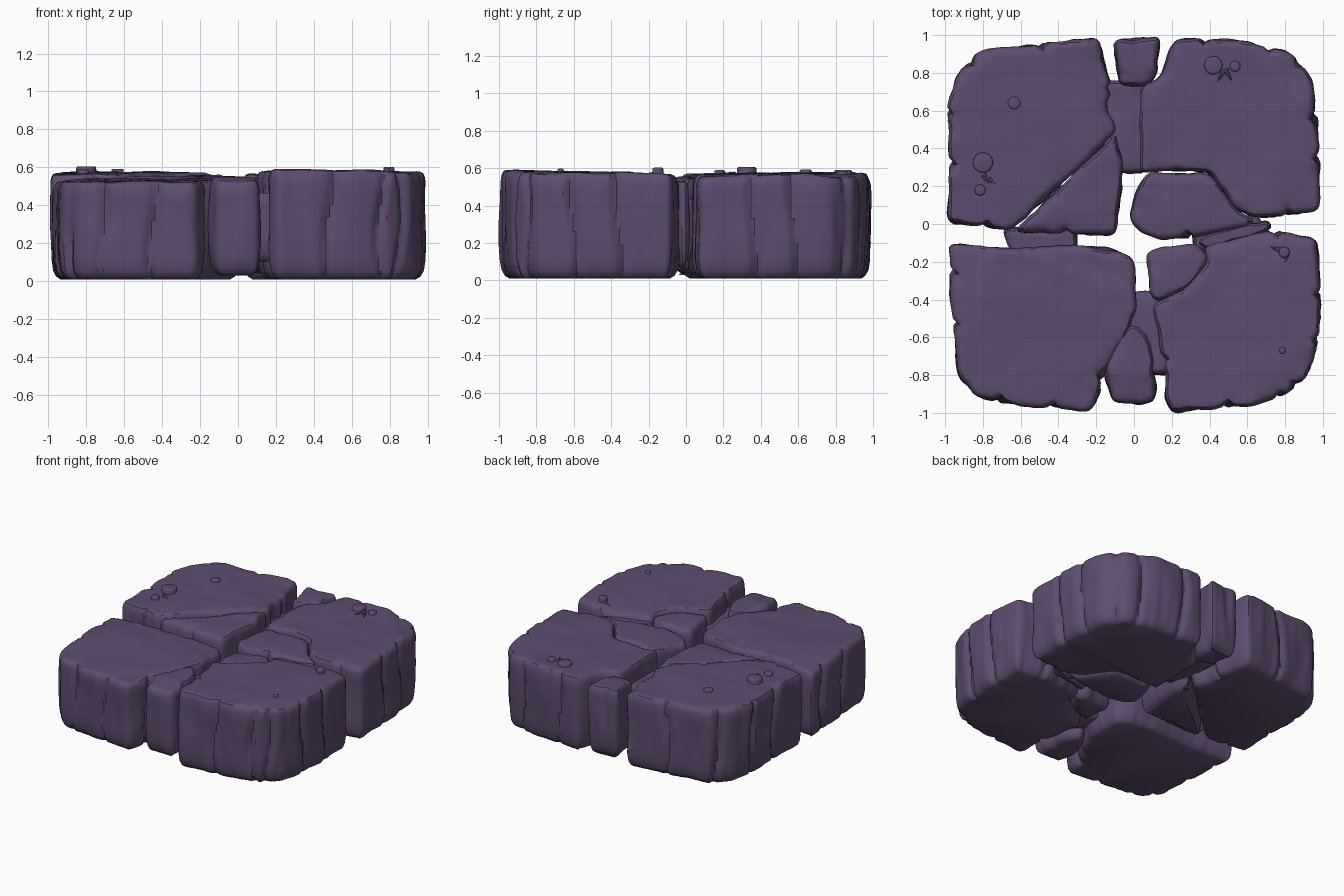
import bpy, bmesh, math
from mathutils import Vector, noise

if "Cube" in bpy.data.objects:
    bpy.data.objects.remove(bpy.data.objects["Cube"])

stone_mat = bpy.data.materials.new("dusky purple stone")
stone_mat.diffuse_color = (0.112, 0.074, 0.158, 1)
stone_mat.use_nodes = True
stone_mat.node_tree.nodes["Principled BSDF"].inputs["Base Color"].default_value = stone_mat.diffuse_color


def finish(name, bm, angle=35):
    bmesh.ops.recalc_face_normals(bm, faces=bm.faces)
    me = bpy.data.meshes.new(name)
    bm.to_mesh(me)
    bm.free()
    ob = bpy.data.objects.new(name, me)
    bpy.context.collection.objects.link(ob)
    me.materials.append(stone_mat)
    bpy.ops.object.select_all(action='DESELECT')
    ob.select_set(True)
    bpy.context.view_layer.objects.active = ob
    bpy.ops.object.shade_smooth_by_angle(angle=math.radians(angle))
    return ob


def rounded(pts, r):
    """Round the corners of an outline, then resample it evenly."""
    pts = [Vector(p) for p in pts]
    n = len(pts)
    if sum(pts[i - 1].cross(pts[i]) for i in range(n)) < 0:
        pts.reverse()
    curve = []
    for i, p in enumerate(pts):
        a, b = pts[i - 1] - p, pts[(i + 1) % n] - p
        a = p + a.normalized() * min(r, a.length * 0.45)
        b = p + b.normalized() * min(r, b.length * 0.45)
        for t in (0, 0.25, 0.5, 0.75, 1):
            curve.append(a * (1 - t) ** 2 + p * 2 * t * (1 - t) + b * t * t)
    out, carry, step = [], 0.0, 0.018
    for i in range(len(curve)):
        p, q = curve[i], curve[(i + 1) % len(curve)]
        length = (q - p).length
        while carry < length:
            out.append(p.lerp(q, carry / length))
            carry += step
        carry -= length
    return out


def stone(name, pts, top, z0=0.01, tilt=(0, 0), cracks=(), chips=(), r=0.04, rough=0.012, rim=0.03):
    """Loft a rounded rock from its outline; cracks groove the sides, chips slope the top."""
    line = rounded(pts, r)
    n = len(line)
    normals = []
    for i in range(n):
        d = line[(i + 2) % n] - line[i - 2]
        normals.append(Vector((d.y, -d.x)).normalized())
    h = top - z0
    rings = [(0, 0.05), (0.015, 0.026), (0.045, 0.01), (0.1, 0.002)]
    rings += [(h * k, 0.0) for k in (0.32, 0.45, 0.58, 0.7, 0.82)]
    rings += [(h - 0.045, 0.0), (h - 0.02, rim * 0.2), (h - 0.006, rim * 0.5), (h, rim)]
    bm = bmesh.new()
    loops = []
    for z, inset in rings:
        loop = []
        for p, nv in zip(line, normals):
            d = -inset + rough * noise.noise(Vector((p.x * 7, p.y * 7, z * 3)))
            d += rough * 0.5 * noise.noise(Vector((p.x * 19, p.y * 19, z * 5 + 4)))
            for cx, cy in cracks:
                wobble = 0.022 * math.sin(z * 9 + cx * 20)
                gap = (p - Vector((cx + wobble * abs(nv.y), cy + wobble * abs(nv.x)))).length
                d -= 0.028 * max(0, 1 - gap / 0.035)
            q = p + nv * d
            loop.append(bm.verts.new((q.x, q.y, z0 + z)))
        loops.append(loop)
    for lo, hi in zip(loops, loops[1:]):
        for i in range(n):
            j = (i + 1) % n
            bm.faces.new((lo[i], lo[j], hi[j], hi[i]))
    bm.faces.new(loops[0][::-1])
    bm.faces.new(loops[-1])
    # slice the top into a grid so it can undulate
    for axis in (0, 1):
        for k in range(-24, 25):
            no = Vector((0, 0, 0))
            no[axis] = 1
            faces = [f for f in bm.faces if all(v.co.z > top - 1e-5 for v in f.verts)]
            edges = {e for f in faces for e in f.edges}
            verts = {v for f in faces for v in f.verts}
            bmesh.ops.bisect_plane(bm, geom=faces + list(edges) + list(verts), dist=1e-5,
                                   plane_co=no * (k * 0.042 + 0.003), plane_no=no)
    for v in bm.verts:
        x, y, z = v.co
        dz = tilt[0] * x + tilt[1] * y
        dz += 0.012 * noise.noise(Vector((x * 3.5, y * 3.5, 1.7)))
        dz += 0.006 * noise.noise(Vector((x * 10, y * 10, 5)))
        for cx, cy, ang, slope in chips:
            a = math.radians(ang)
            d = (x - cx) * math.cos(a) + (y - cy) * math.sin(a)
            dz -= slope * max(0, d) + 0.008 * min(1, max(0, d / 0.03))
        v.co.z += dz * ((z - z0) / h) ** 3
    bmesh.ops.triangulate(bm, faces=[f for f in bm.faces if len(f.verts) > 4])
    return finish(name, bm)


# four big slabs
stone("back_left_slab",
      [(-.985, .01), (-.975, .3), (-.985, .62), (-.94, .79), (-.82, .915), (-.5, .955), (-.19, .99),
       (-.16, .86), (-.11, .72), (-.145, .62), (-.095, .5), (-.13, .45), (-.6, .01), (-.66, -.035)],
      0.563, tilt=(-.01, .005), chips=[(-.85, .8, 135, .1), (-.22, .75, 10, .06)],
      cracks=[(-.975, .33), (-.98, .6), (-.87, .87), (-.5, .955), (-.125, .7), (-.8, -.01)])
stone("back_right_slab",
      [(.03, .27), (.03, .73), (.14, .77), (.21, .985), (.3, .985), (.6, .965), (.84, .9), (.94, .77),
       (.98, .4), (.98, .07), (.66, .03), (.54, .08), (.4, .275), (.2, .285)],
      0.562, tilt=(.005, .005), chips=[(.86, .2, -35, .07), (.78, .78, 45, .06)],
      cracks=[(.975, .36), (.97, .58), (.88, .86), (.72, .935), (.38, .98), (.8, .05)])
stone("front_left_slab",
      [(-.98, -.1), (-.65, -.13), (-.3, -.11), (-.08, -.14), (0, -.19), (.01, -.48), (-.06, -.62),
       (-.16, -.79), (-.19, -.93), (-.24, -.99), (-.6, -.96), (-.83, -.92), (-.93, -.8), (-.965, -.45)],
      0.548, tilt=(.01, .012), chips=[(-.78, -.25, 160, .06), (-.35, -.85, -50, .07), (-.3, -.25, 70, .05)],
      cracks=[(-.975, -.25), (-.96, -.52), (-.9, -.86), (-.45, -.975), (-.72, -.945), (-.17, -.82)])
stone("front_right_slab",
      [(.1, -.43), (.28, -.34), (.4, -.2), (.37, -.12), (.7, -.03), (.97, -.08), (.985, -.4), (.97, -.66),
       (.92, -.8), (.8, -.91), (.6, -.96), (.2, -.995), (.16, -.92), (.17, -.8), (.12, -.55)],
      0.57, tilt=(-.005, -.02), chips=[(.45, -.15, 105, .08), (.83, -.75, -45, .05)],
      cracks=[(.98, -.36), (.975, -.6), (.86, -.86), (.76, -.92), (.48, -.97), (.16, -.74), (.75, -.04)])

# stones broken off the slabs around the centre
stone("left_inner_stone", [(-.635, -.04), (-.575, .02), (-.125, .445), (-.095, .48), (-.055, .32),
                           (-.075, .12), (-.095, -.055), (-.35, -.06)],
      0.557, z0=.03, chips=[(-.4, .02, -80, .08)], cracks=[(-.35, -.06)])
stone("right_inner_stone", [(-.025, .02), (0, .14), (.07, .275), (.2, .265), (.4, .27), (.54, .07),
                            (.65, .01), (.56, -.02), (.3, -.075), (.16, -.085), (.04, -.05)],
      0.552, z0=.04, chips=[(.12, .05, 215, .1)], cracks=[(.3, -.075)])
stone("front_inner_stone", [(.065, -.17), (.1, -.135), (.32, -.1), (.4, -.18), (.29, -.335),
                            (.12, -.41), (.085, -.36)],
      0.552, z0=.04, chips=[(.2, -.2, 130, .08)])
stone("right_edge_stone", [(.34, -.1), (.38, -.055), (.7, .02), (.73, -.01), (.7, -.045), (.4, -.13)],
      0.535, z0=.06, r=.02, rim=.012)

# wedge stones in the front and back gaps
stone("back_wedge", [(-.105, .975), (.02, .975), (.135, .99), (.12, .78), (.05, .715), (-.08, .735)],
      0.555, z0=.03, rough=.015, chips=[(0, .82, -90, .06)])
stone("front_wedge", [(-.02, -.53), (.04, -.55), (.09, -.66), (.12, -.85), (.105, -.945),
                      (-.12, -.945), (-.155, -.78), (-.09, -.63)],
      0.545, z0=.03, rough=.015, chips=[(0, -.8, -90, .1)])

# sunken rocks that bridge the gaps
stone("back_filler", [(-.17, .27), (.07, .27), (.08, .76), (-.17, .76)], 0.43, z0=.1)
stone("front_filler", [(-.04, -.36), (.13, -.36), (.2, -.8), (.08, -.8), (-.06, -.62)], 0.46, z0=.1)
stone("left_filler", [(-.7, -.02), (-.3, -.02), (-.29, -.15), (-.64, -.17)], 0.47, z0=.1)
stone("right_filler", [(.3, .02), (.66, .05), (.7, -.06), (.32, -.15)], 0.44, z0=.1)


# round flat pebbles on the slabs
def pebble(i, x, y, rad, top):
    bm = bmesh.new()
    bmesh.ops.create_cone(bm, cap_ends=True, segments=20, radius1=rad, radius2=rad * .95, depth=.07)
    rim = [e for e in bm.edges if all(v.co.z > 0 for v in e.verts)]
    bmesh.ops.bevel(bm, geom=rim, offset=.008, segments=2, affect='EDGES', profile=.5)
    bmesh.ops.translate(bm, verts=bm.verts, vec=(x, y, top - .035))
    finish(f"pebble_{i}", bm, 50)


for i, p in enumerate([(-.635, .64, .034, .592), (-.8, .325, .055, .605), (-.815, .18, .03, .59),
                       (.42, .84, .05, .59), (.535, .835, .029, .585), (.795, -.15, .03, .603),
                       (.785, -.67, .018, .597)]):
    pebble(i + 1, *p)

# small pointed slivers scattered beside the pebbles
for i, (x, y, ang) in enumerate([(-.78, .23, 300), (-.74, .22, 330), (.46, .785, 240), (.5, .79, 300),
                                 (.75, -.13, 160), (.8, -.2, 260), (.73, -.68, 180), (.8, -.71, 280)]):
    bm = bmesh.new()
    bmesh.ops.create_cone(bm, cap_ends=True, segments=8, radius1=.016, radius2=.002, depth=.07)
    ob = finish(f"sliver_{i + 1}", bm)
    ob.location = (x, y, .566)
    ob.rotation_euler = (0, math.radians(90), math.radians(ang))
